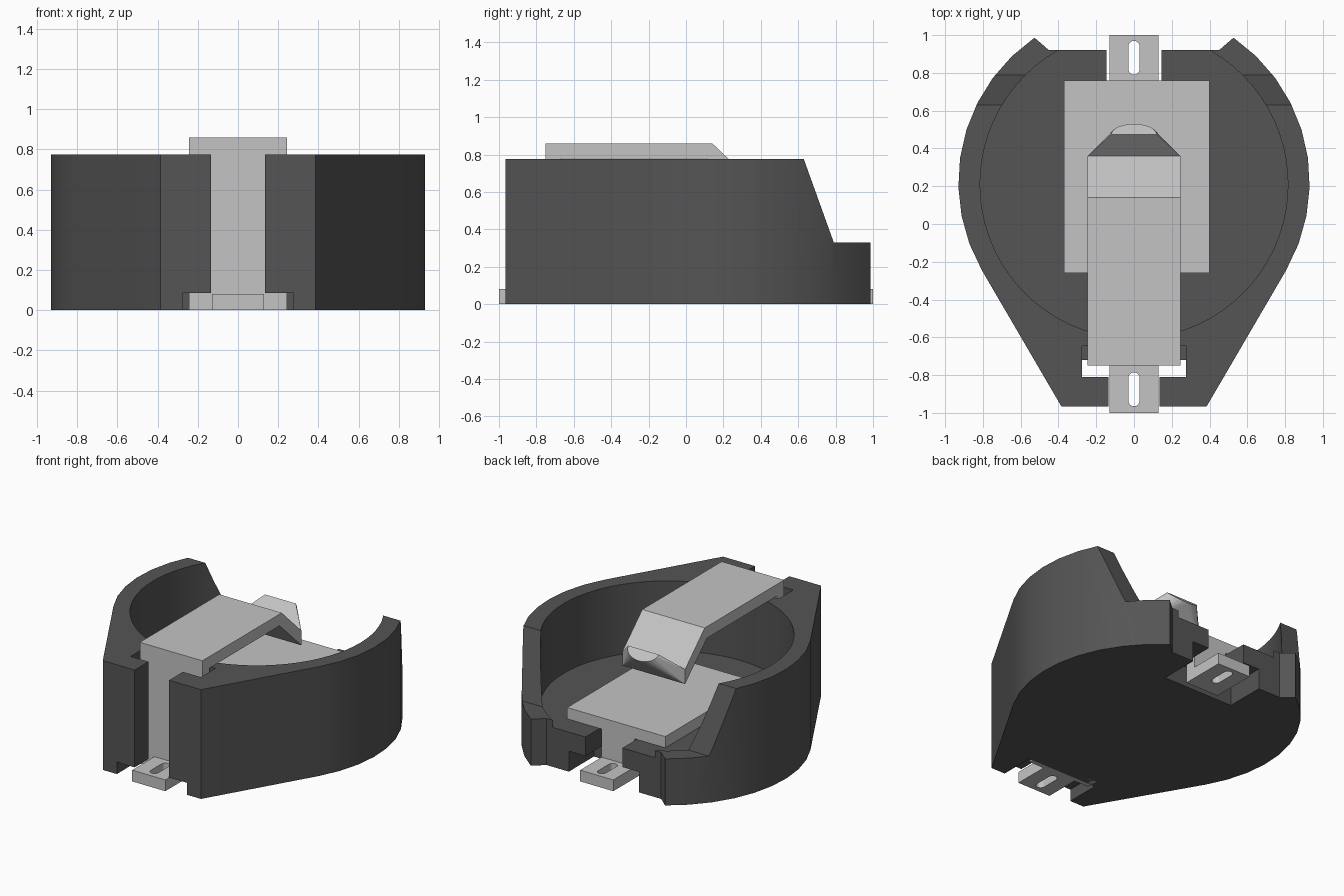
import bpy, bmesh, math
from mathutils import Vector

cube = bpy.data.objects.get("Cube")
if cube:
    bpy.data.objects.remove(cube, do_unlink=True)


def material(name, value):
    m = bpy.data.materials.new(name)
    m.use_nodes = True
    colour = (value, value, value, 1)
    m.diffuse_color = colour
    m.node_tree.nodes["Principled BSDF"].inputs["Base Color"].default_value = colour
    return m


PLASTIC = material("dark plastic", 0.09)
METAL = material("light metal", 0.55)


def finish(name, bm, mat):
    bmesh.ops.recalc_face_normals(bm, faces=bm.faces[:])
    mesh = bpy.data.meshes.new(name)
    bm.to_mesh(mesh)
    bm.free()
    mesh.materials.append(mat)
    ob = bpy.data.objects.new(name, mesh)
    bpy.context.collection.objects.link(ob)
    return ob


def prism(name, pts, lo, hi, mat, axis="z"):
    """Extrude a profile along z (points are x, y) or along x (points are y, z)."""
    bm = bmesh.new()
    place = (lambda p, h: (p[0], p[1], h)) if axis == "z" else (lambda p, h: (h, p[0], p[1]))
    face = bm.faces.new([bm.verts.new(place(p, lo)) for p in pts])
    new = bmesh.ops.extrude_face_region(bm, geom=[face])["geom"]
    shift = Vector(place((0, 0), hi - lo))
    bmesh.ops.translate(bm, vec=shift, verts=[g for g in new if isinstance(g, bmesh.types.BMVert)])
    return finish(name, bm, mat)


def box(name, x0, x1, y0, y1, z0, z1, mat):
    return prism(name, [(x0, y0), (x1, y0), (x1, y1), (x0, y1)], z0, z1, mat)


def arc(cx, cy, r, a0, a1, n):
    angles = [math.radians(a0 + (a1 - a0) * i / n) for i in range(n + 1)]
    return [(cx + r * math.cos(a), cy + r * math.sin(a)) for a in angles]


def activate(ob):
    bpy.ops.object.select_all(action="DESELECT")
    ob.select_set(True)
    bpy.context.view_layer.objects.active = ob


def cut(ob, cutter):
    """Subtract a helper solid, then discard it."""
    cutter.hide_render = True
    mod = ob.modifiers.new("cut", "BOOLEAN")
    mod.operation = "DIFFERENCE"
    mod.solver = "EXACT"
    mod.object = cutter
    activate(ob)
    bpy.ops.object.modifier_apply(modifier=mod.name)
    bpy.data.objects.remove(cutter, do_unlink=True)


# Holder body: tapered front, round sides, notched ends at the back
half = [(0.385, -0.965)] + arc(0, 0.22, 0.93, -30, 55.5, 9) + [(0.45, 0.92)]
outline = half + [(-x, y) for x, y in reversed(half)]
body = prism("holder_body", outline, 0, 0.775, PLASTIC)

# Round cell cavity and the sloped low opening at the back
cut(body, prism("cavity_cutter", arc(0, 0.21, 0.815, 0, 360, 72)[:-1], 0.28, 1.2, PLASTIC))
cut(body, prism("back_cutter", [(0.63, 0.775), (0.79, 0.33), (1.2, 0.33), (1.2, 1.2), (0.4872, 1.2)],
                -1.2, 1.2, PLASTIC, "x"))

# Openings for the contacts: x half width, y range, z range
for hw, y0, y1, z0, z1 in [
    (0.275, -0.81, -0.72, -0.1, 1.0),     # strap well
    (0.275, -0.73, -0.645, 0.70, 1.0),    # ledge behind the strap
    (0.135, -1.1, -0.80, -0.1, 1.0),      # front slot
    (0.275, -1.1, -0.80, -0.1, 0.085),    # front foot recess
    (0.145, 0.68, 1.1, -0.1, 1.0),        # back slot
    (0.275, 0.64, 1.1, -0.1, 0.145),      # back foot recess
]:
    cut(body, box("slot_cutter", -hw, hw, y0, y1, z0, z1, PLASTIC))
activate(body)
bpy.ops.object.shade_smooth_by_angle(angle=math.radians(30))

# Upper contact: upright strap, flat arm and downward bend
prism("spring_arm", [(-0.75, 0), (-0.75, 0.86), (0.14, 0.86), (0.36, 0.65), (0.36, 0.546),
                     (0.115, 0.778), (-0.67, 0.778), (-0.67, 0)], -0.245, 0.245, METAL, "x")

# Upturned, rounded tip of the arm
tip_points = [(s * 0.245, 0.36, z) for s in (-1, 1) for z in (0.65, 0.546)]
tip_points += [(x, y, 1.24 - y) for x, y in
               [(0.12 * math.cos(math.pi * i / 12), 0.475 + 0.055 * math.sin(math.pi * i / 12))
                for i in range(13)]]
bm = bmesh.new()
for p in tip_points:
    bm.verts.new(p)
bmesh.ops.convex_hull(bm, input=bm.verts[:])
bmesh.ops.dissolve_limit(bm, angle_limit=0.01, verts=bm.verts[:], edges=bm.edges[:])
finish("spring_tip", bm, METAL)

# Lower contact: cell plate and the leg running down to its foot
box("cell_plate", -0.37, 0.40, -0.26, 0.76, 0.28, 0.36, METAL)
box("plate_leg", -0.13, 0.13, 0.68, 0.76, 0, 0.30, METAL)

# Solder feet with rounded slots
for name, y0, y1, hole0, hole1 in [("front_foot", -1.0, -0.75, -0.965, -0.785),
                                   ("back_foot", 0.76, 1.0, 0.79, 0.97)]:
    foot = box(name, -0.13, 0.13, y0, y1, 0, 0.08, METAL)
    slot = arc(0, hole1 - 0.03, 0.03, 0, 180, 8) + arc(0, hole0 + 0.03, 0.03, 180, 360, 8)
    cut(foot, prism("hole_cutter", slot, -0.1, 0.2, METAL))
